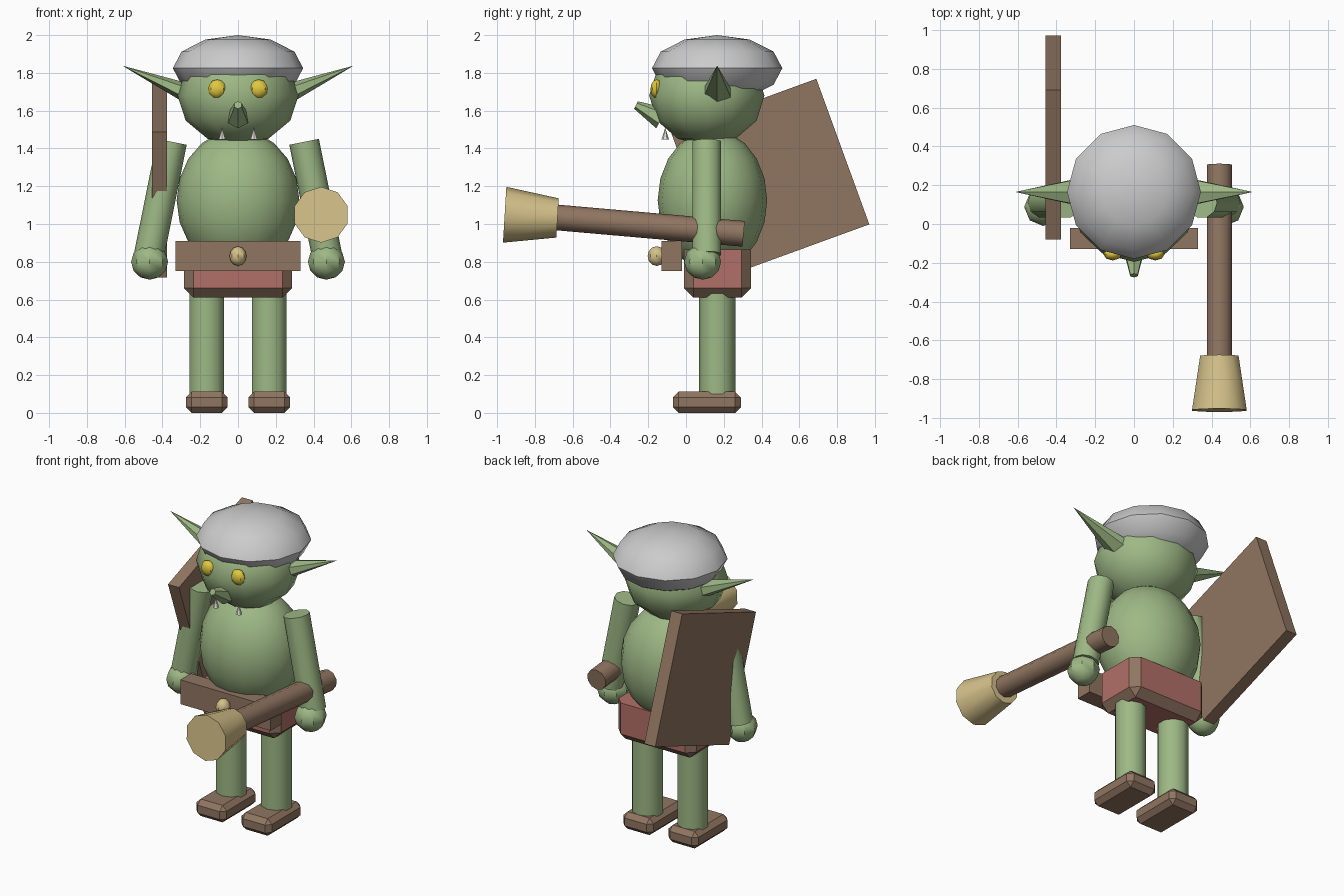
import bpy, bmesh, math
from mathutils import Vector

if "Cube" in bpy.data.objects:
    bpy.data.objects.remove(bpy.data.objects["Cube"])

def mat(name, r, g, b):
    m = bpy.data.materials.new(name)
    m.diffuse_color = (r, g, b, 1)
    m.use_nodes = True
    m.node_tree.nodes["Principled BSDF"].inputs["Base Color"].default_value = m.diffuse_color
    return m

GREEN = mat("green skin", .34, .48, .235)
BROWN = mat("brown wood", .28, .18, .12)
RED = mat("red cloth", .45, .16, .14)
YELLOW = mat("yellow eye", .75, .58, .05)
TAN = mat("tan", .66, .53, .25)
WHITE = mat("tooth white", .8, .77, .7)

def finish(name, m, smooth=True):
    o = bpy.context.object
    o.name = name
    if m:
        o.data.materials.append(m)
    bpy.ops.object.transform_apply(location=False, rotation=False, scale=True)
    if smooth:
        bpy.ops.object.shade_smooth_by_angle(angle=math.radians(40))
    return o

def ball(name, loc, size, m, seg=12, rings=6):
    bpy.ops.mesh.primitive_uv_sphere_add(segments=seg, ring_count=rings, radius=1, location=loc)
    bpy.context.object.scale = size
    return finish(name, m)

def rod(name, a, b, r1, r2, m, sides=10, wide=1, smooth=True):
    # tapered rod from a to b, optionally widened sideways
    a, b = Vector(a), Vector(b)
    bpy.ops.mesh.primitive_cone_add(vertices=sides, radius1=r1, radius2=r2,
                                    depth=(b - a).length, location=(a + b) / 2)
    o = bpy.context.object
    o.rotation_euler = (b - a).to_track_quat('Z', 'Y').to_euler()
    o.scale = (wide, 1, 1)
    return finish(name, m, smooth)

def box(name, lo, hi, m, bevel=0, edge_mat=None, keep_top=False, tilt=0):
    lo, hi = Vector(lo), Vector(hi)
    bpy.ops.mesh.primitive_cube_add(size=1, location=(lo + hi) / 2, rotation=(tilt, 0, 0))
    bpy.context.object.scale = hi - lo
    o = finish(name, m, False)
    if edge_mat:
        o.data.materials.append(edge_mat)
    if bevel:
        bm = bmesh.new()
        bm.from_mesh(o.data)
        edges = [e for e in bm.edges if not (keep_top and all(v.co.z > 0 for v in e.verts))]
        bmesh.ops.bevel(bm, geom=edges, offset=bevel, segments=1, affect='EDGES',
                        material=1 if edge_mat else -1)
        bm.to_mesh(o.data)
        bm.free()
    return o

# head, cap and torso
ball("head", (0, .11, 1.68), (.32, .305, .265), GREEN)
ball("cap", (0, .165, 1.825), (.345, .345, .175), None)
ball("torso", (0, .14, 1.125), (.325, .29, .375), GREEN, 16, 10)
rod("nose", (0, -.13, 1.56), (0, -.265, 1.63), .06, .022, GREEN, 6, smooth=False)

# shorts, belt and buckle
box("shorts", (-.285, -.01, .61), (.285, .345, .865), RED, .05, BROWN, keep_top=True)
box("belt", (-.33, -.13, .75), (.33, -.02, .91), BROWN)
ball("buckle", (0, -.155, .83), (.045, .048, .052), TAN, 8, 6)

# paired parts
for s, side in ((-1, "left"), (1, "right")):
    rod(side + "_ear", (s * .25, .165, 1.685), (s * .612, .165, 1.838), .055, 0,
        GREEN, 6, 1.6, False)
    ball(side + "_eye", (s * .11, -.155, 1.715), (.048, .033, .05), YELLOW, 8, 6)
    rod(side + "_tooth", (s * .084, -.11, 1.447), (s * .084, -.11, 1.51), .02, 0, WHITE, 6, smooth=False)
    rod(side + "_arm", (s * .35, .11, 1.435), (s * .47, .11, .84), .08, .08, GREEN)
    ball(side + "_hand", (s * .468, .088, .8), (.098, .098, .095), GREEN, 8, 6)
    rod(side + "_leg", (s * .165, .165, .08), (s * .165, .165, .7), .096, .096, GREEN)
    box(side + "_foot", (s * .165 - .11, -.07, 0), (s * .165 + .11, .29, .112), BROWN, .03)

# shield: tilted square board
box("shield", (-.455, .035, .833), (-.375, .855, 1.653), BROWN, tilt=math.radians(20))

# club
rod("club_handle", (.44, .305, .948), (.44, -.70, 1.036), .068, .068, BROWN)
rod("club_head", (.44, -.68, 1.032), (.44, -.96, 1.049), .104, .148, TAN)
